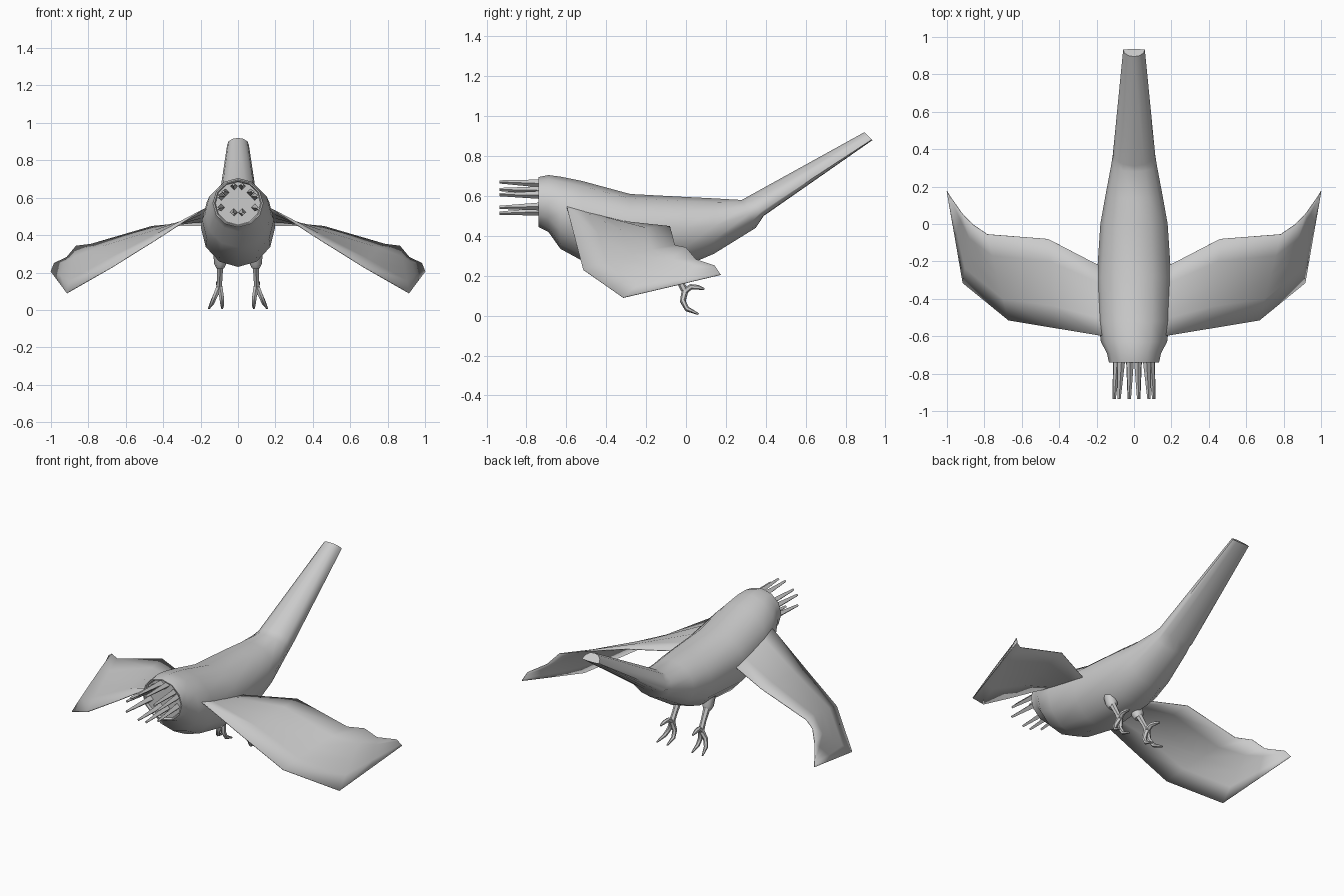
import bpy, bmesh, math
from mathutils import Vector

if "Cube" in bpy.data.objects:
    bpy.data.objects.remove(bpy.data.objects["Cube"])


def loft(bm, rings, closed=True, caps=True):
    """Skin a list of equal-length point rings."""
    vs = [[bm.verts.new(p) for p in r] for r in rings]
    n = len(vs[0])
    for a, b in zip(vs, vs[1:]):
        for i in range(n if closed else n - 1):
            j = (i + 1) % n
            bm.faces.new((a[i], a[j], b[j], b[i]))
    if caps:
        bm.faces.new(vs[0])
        bm.faces.new(vs[-1])


def tube(bm, path, radii, sides=6):
    """Tapered tube along a path."""
    pts = [Vector(p) for p in path]
    rings = []
    for i, p in enumerate(pts):
        d = (pts[min(i + 1, len(pts) - 1)] - pts[max(i - 1, 0)]).normalized()
        u = d.cross(Vector((1, 0, 0))).normalized()
        v = d.cross(u)
        rings.append([p + radii[i] * (u * math.cos(t) + v * math.sin(t))
                      for t in (2 * math.pi * k / sides for k in range(sides))])
    loft(bm, rings)


def finish(bm, name, angle=40, mirror=False, thick=0):
    bmesh.ops.recalc_face_normals(bm, faces=bm.faces)
    me = bpy.data.meshes.new(name)
    bm.to_mesh(me)
    bm.free()
    ob = bpy.data.objects.new(name, me)
    bpy.context.collection.objects.link(ob)
    bpy.ops.object.select_all(action='DESELECT')
    ob.select_set(True)
    bpy.context.view_layer.objects.active = ob
    bpy.ops.object.shade_smooth_by_angle(angle=math.radians(angle))
    if thick:
        s = ob.modifiers.new("Thickness", 'SOLIDIFY')
        s.thickness = thick
        s.offset = 0
    if mirror:
        ob.modifiers.new("Mirror", 'MIRROR')
    return ob


# Body and tail: top y,z / bottom y,z / half width / height of widest line
stations = [
    (-.725, .685, -.725, .455, .12, .5),
    (-.74, .69, -.74, .45, .126, .5),
    (-.74, .695, -.74, .445, .134, .5),
    (-.69, .705, -.69, .42, .145, .5),
    (-.63, .697, -.63, .335, .177, .5),
    (-.52, .675, -.52, .275, .192, .52),
    (-.28, .61, -.30, .23, .199, .56),
    (0, .595, 0, .25, .18, .55),
    (.14, .588, .14, .31, .155, .5),
    (.28, .58, .35, .44, .122, .5),
    (.31, .597, .39, .50, .113, .2),
    (.895, .92, .935, .88, .058, .08),
]
rings = []
for yt, zt, yb, zb, w, f in stations:
    ring = []
    for k in range(12):
        t = 2 * math.pi * k / 12
        s = math.sin(t)
        h = f + (1 - f) * s if s > 0 else f + f * s
        ring.append((w * math.cos(t), yb + (yt - yb) * h, zb + (zt - zb) * h))
    rings.append(ring)
bm = bmesh.new()
loft(bm, rings)
finish(bm, "body_and_tail", 60)

# Tapered spikes at the front opening
bm = bmesh.new()
for x, z in [(.02, .662), (.066, .628), (.088, .605), (.09, .548), (.022, .522)]:
    tube(bm, [(x, -.71, z), (x * 1.2, -.935, z + (z - .59) * .12)], [.021, .008], 4)
finish(bm, "front_spikes", 20, mirror=True)

# Wings: leading edge, trailing edge, camber
sections = [
    ((.10, -.60, .58), (.10, -.28, .46), .0),
    ((.19, -.595, .535), (.19, -.22, .452), .0),
    ((.43, -.555, .38), (.46, -.08, .447), .012),
    ((.67, -.515, .23), (.785, -.055, .352), .012),
    ((.915, -.315, .09), (.865, .0, .342), .005),
    ((.957, -.07, .147), (.915, .05, .282), .003),
    ((1.0, .175, .205), (.982, .145, .25), 0),
]
rings = []
for a, b, c in sections:
    a, b = Vector(a), Vector(b)
    rings.append([a.lerp(b, t) + Vector((0, 0, 4 * c * t * (1 - t))) for t in (0, .25, .5, .75, 1)])
bm = bmesh.new()
loft(bm, rings, closed=False, caps=False)
finish(bm, "wings", 45, mirror=True, thick=.004)

# Legs with thigh collar, shank and curved toes
bm = bmesh.new()
tube(bm, [(.095, -.10, .32), (.095, -.08, .25), (.095, -.072, .225)], [.036, .034, .022], 8)
tube(bm, [(.096, -.075, .25), (.098, -.03, .17), (.10, 0, .115)], [.021, .016, .018])
tr = [.017, .014, .012, .005]
tube(bm, [(.098, -.005, .125), (.088, -.016, .07), (.084, .005, .032), (.085, .062, .008)], tr)
tube(bm, [(.10, -.005, .125), (.122, -.016, .075), (.140, .005, .035), (.156, .062, .008)], tr)
tube(bm, [(.10, -.01, .12), (.104, .025, .145), (.108, .06, .142), (.11, .092, .133)], tr)
finish(bm, "legs", 45, mirror=True)
